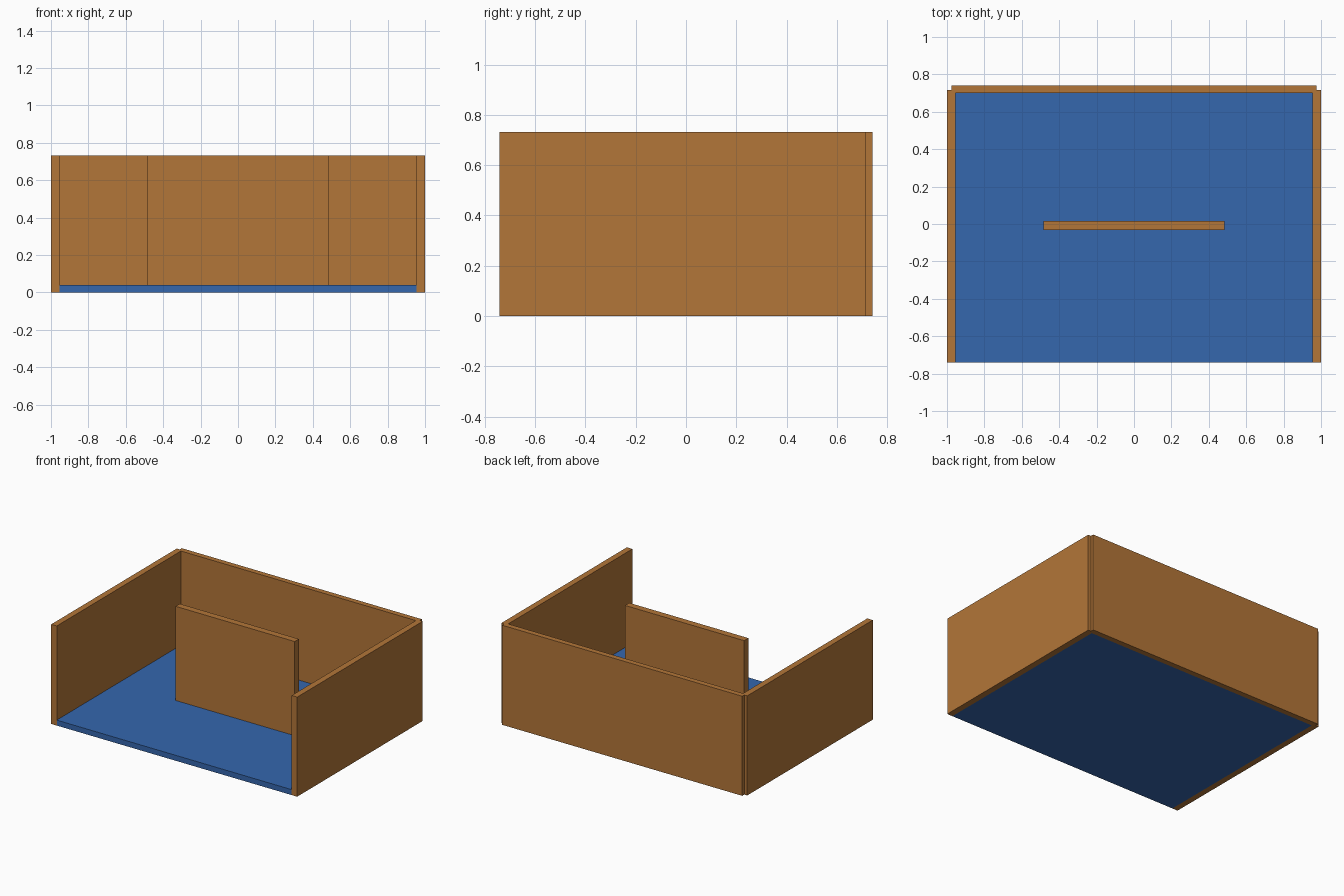
import bpy, bmesh

if "Cube" in bpy.data.objects:
    bpy.data.objects.remove(bpy.data.objects["Cube"])

TOP = 0.732


def material(name, color):
    m = bpy.data.materials.new(name)
    m.diffuse_color = color
    m.use_nodes = True
    m.node_tree.nodes["Principled BSDF"].inputs["Base Color"].default_value = m.diffuse_color
    return m


def extrude_profile(name, points, z0, z1, mat):
    """Extrude a closed xy outline from z0 to z1."""
    bm = bmesh.new()
    face = bm.faces.new([bm.verts.new((x, y, z0)) for x, y in points])
    res = bmesh.ops.extrude_face_region(bm, geom=[face], use_keep_orig=True)
    verts = [v for v in res["geom"] if isinstance(v, bmesh.types.BMVert)]
    bmesh.ops.translate(bm, verts=verts, vec=(0, 0, z1 - z0))
    bmesh.ops.recalc_face_normals(bm, faces=bm.faces)
    me = bpy.data.meshes.new(name)
    bm.to_mesh(me)
    bm.free()
    me.materials.append(mat)
    ob = bpy.data.objects.new(name, me)
    bpy.context.collection.objects.link(ob)
    return ob


def rect(x, y0, y1):
    return [(-x, y0), (x, y0), (x, y1), (-x, y1)]


wood = material("wood", (0.45, 0.18, 0.04, 1))
blue = material("blue", (0.035, 0.135, 0.42, 1))

# Side and back walls: one U outline with notched rear corners
half = [(0.955, 0.701), (0.955, -0.741), (1.0, -0.741),
        (1.0, 0.717), (0.976, 0.717), (0.976, 0.741)]
outline = half + [(-x, y) for x, y in reversed(half)]
extrude_profile("outer_walls", outline, 0, TOP, wood)

# Floor panel between the walls
extrude_profile("floor", rect(0.955, -0.741, 0.701), 0, 0.04, blue)

# Free-standing middle partition, set into the floor
extrude_profile("partition", rect(0.484, -0.033, 0.016), 0.001, TOP, wood)
